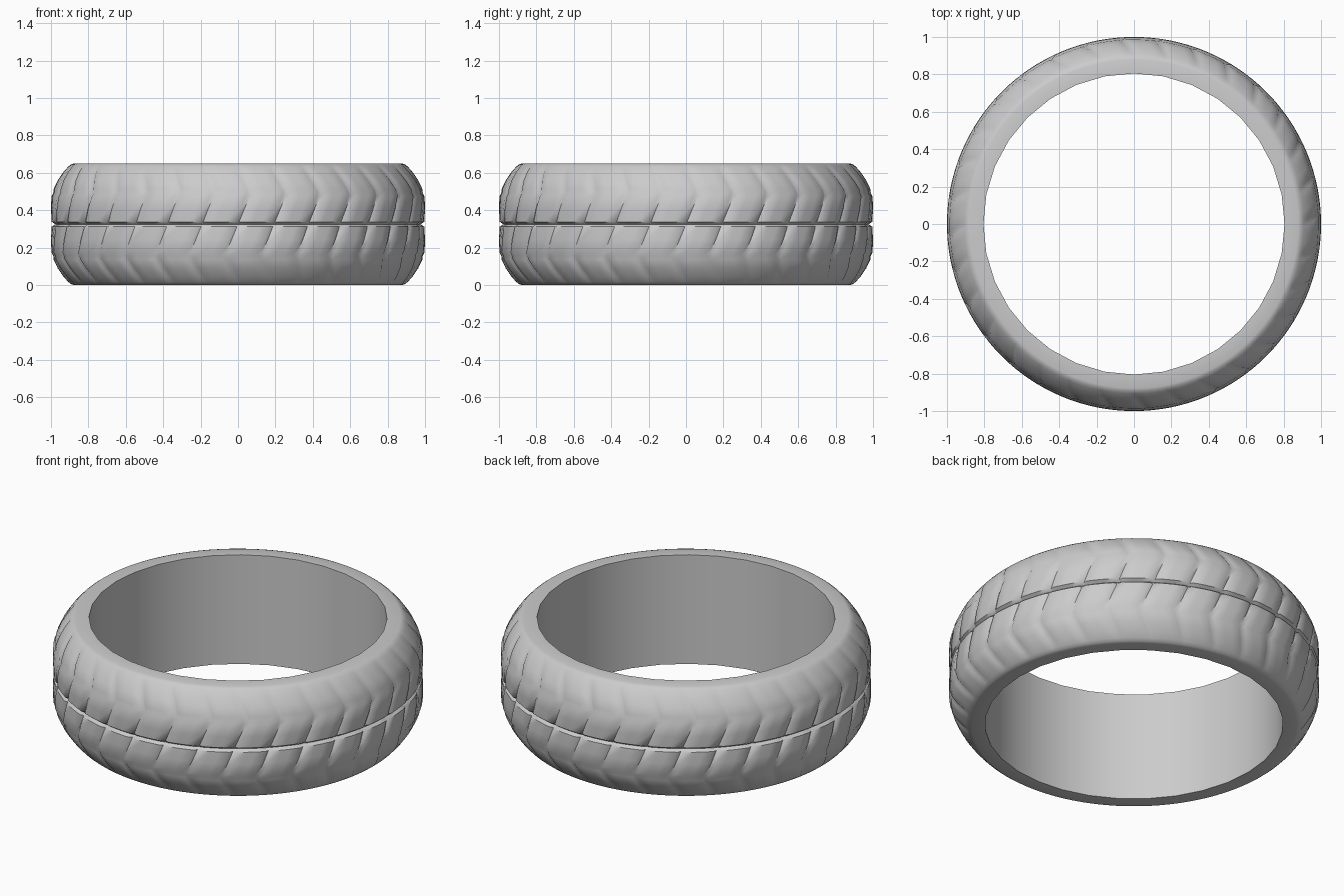
import bpy, bmesh, math

if "Cube" in bpy.data.objects:
    bpy.data.objects.remove(bpy.data.objects["Cube"], do_unlink=True)

SEGMENTS = 32
MID = 0.325
INNER_RADIUS = 0.805
COLUMNS = [0, 0.1, 0.37, 0.63, 0.9]     # first column of each tile is the groove

# half of the tread profile: distance from the middle, radius, slant, groove depth
HALF = [(0.013, 0.996, 0.03, 0.012), (0.08, 1.0, 0.17, 0.011),
        (0.148, 0.998, 0.32, 0.011), (0.168, 0.988, 0.36, 0.005),
        (0.188, 0.986, 0.32, 0.011), (0.235, 0.964, 0.2, 0.01),
        (0.28, 0.933, 0.08, 0.008), (0.308, 0.908, 0, 0.003),
        (0.32, 0.893, 0, 0), (0.325, 0.878, 0, 0)]

profile = [(-d, r, -s, g) for d, r, s, g in reversed(HALF)]
profile += [(0, 0.977, 0, 0.004)] + HALF


def ring_point(bm, radius, step, z):
    a = math.tau * step / SEGMENTS - math.pi / 2
    return bm.verts.new((radius * math.cos(a), radius * math.sin(a), z))


# tread: slanted tiles separated by shallow grooves
bm = bmesh.new()
rows = []
for d, radius, slant, groove in profile:
    rows.append([ring_point(bm, radius - (groove if c == 0 else 0), i + c + slant, MID + d)
                 for i in range(SEGMENTS) for c in COLUMNS])
count = len(rows[0])
for low, high in zip(rows, rows[1:]):
    for i in range(count):
        j = (i + 1) % count
        bm.faces.new((low[i], low[j], high[j], high[i]))

# inner wall and flat rims
bottom, top = [[ring_point(bm, INNER_RADIUS, i, z) for i in range(SEGMENTS)]
               for z in (0, 2 * MID)]
n = len(COLUMNS)
for i in range(SEGMENTS):
    j = (i + 1) % SEGMENTS
    bm.faces.new((bottom[j], bottom[i], top[i], top[j]))
    for inner, outer in ((bottom, rows[0]), (top, rows[-1])):
        arc = [outer[(i * n + k) % count] for k in range(n + 1)]
        bm.faces.new([inner[j], inner[i]] + arc)
bmesh.ops.recalc_face_normals(bm, faces=bm.faces)

mesh = bpy.data.meshes.new("tyre")
bm.to_mesh(mesh)
bm.free()
tyre = bpy.data.objects.new("tyre", mesh)
bpy.context.collection.objects.link(tyre)

# one grey material
grey = bpy.data.materials.new("light grey")
grey.use_nodes = True
colour = (0.6, 0.6, 0.6, 1)
grey.diffuse_color = colour
grey.node_tree.nodes["Principled BSDF"].inputs["Base Color"].default_value = colour
mesh.materials.append(grey)

bpy.ops.object.select_all(action="DESELECT")
tyre.select_set(True)
bpy.context.view_layer.objects.active = tyre
bpy.ops.object.shade_smooth_by_angle(angle=math.radians(48))
